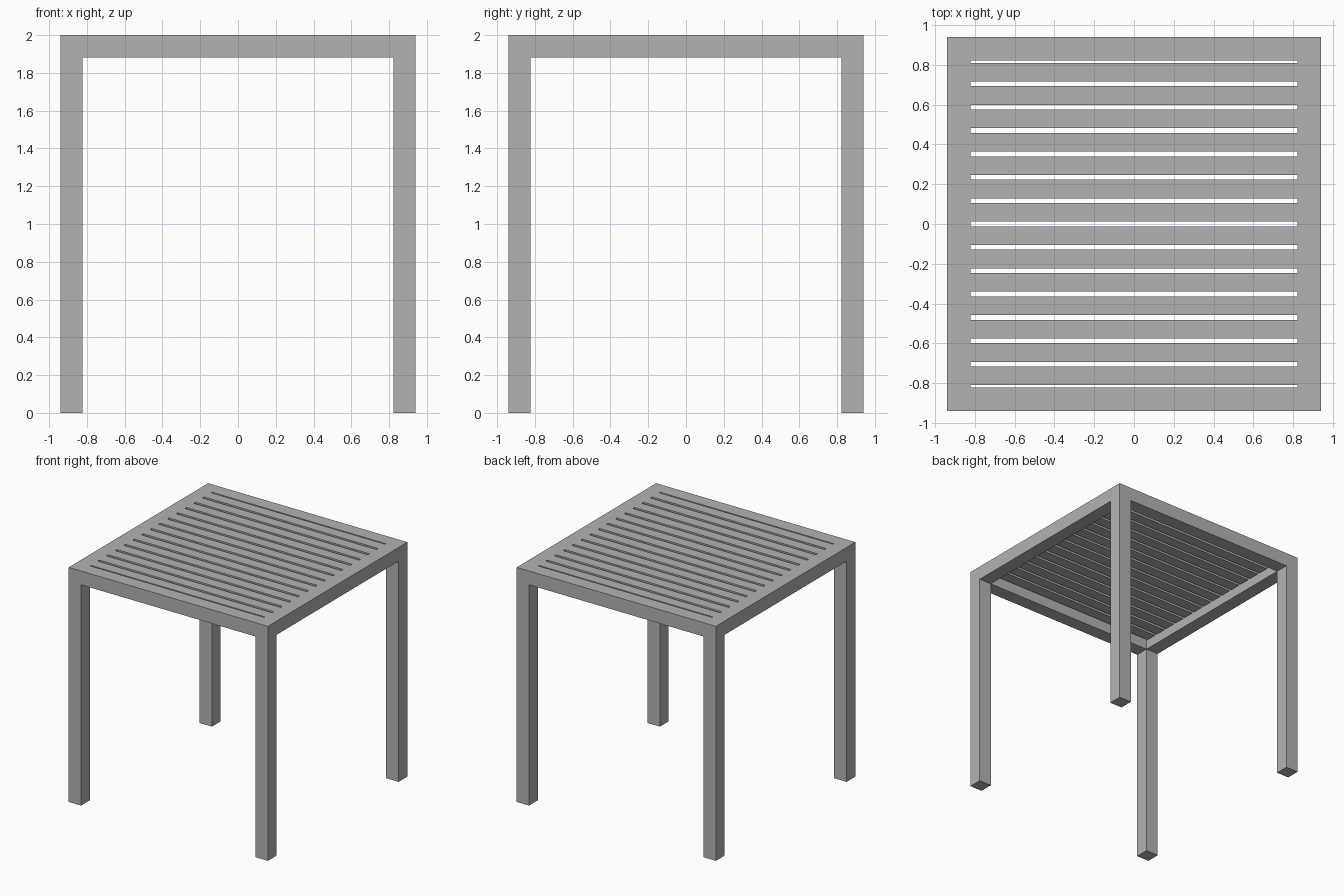
import bpy, bmesh
from mathutils import Vector

HALF = 0.94       # half width of the table
BAR = 0.1175      # section of legs and rails
INNER = HALF - BAR
HEIGHT = 2.0
SLATS = 14
SLAT_DEPTH = 0.036

cube = bpy.data.objects.get("Cube")
if cube:
    bpy.data.objects.remove(cube, do_unlink=True)

grey = bpy.data.materials.new("grey_metal")
grey.use_nodes = True
colour = (0.45, 0.45, 0.45, 1)
grey.diffuse_color = colour
grey.node_tree.nodes["Principled BSDF"].inputs["Base Color"].default_value = colour


def add_object(name, bm):
    bmesh.ops.recalc_face_normals(bm, faces=bm.faces[:])
    mesh = bpy.data.meshes.new(name)
    bm.to_mesh(mesh)
    bm.free()
    mesh.materials.append(grey)
    obj = bpy.data.objects.new(name, mesh)
    bpy.context.scene.collection.objects.link(obj)
    return obj


# Frame: a three by three grid opened in the middle, with rails as the ring
bm = bmesh.new()
bmesh.ops.create_grid(bm, x_segments=3, y_segments=3, size=HALF)
for v in bm.verts:
    for axis in (0, 1):
        if abs(v.co[axis]) < HALF / 2:
            v.co[axis] = INNER if v.co[axis] > 0 else -INNER
    v.co.z = HEIGHT
middle = [f for f in bm.faces if f.calc_center_median().xy.length < INNER / 2]
bmesh.ops.delete(bm, geom=middle, context='FACES')
ring = bmesh.ops.extrude_face_region(bm, geom=bm.faces[:], use_keep_orig=True)["geom"]
bmesh.ops.translate(bm, vec=Vector((0, 0, -BAR)),
                    verts=[g for g in ring if isinstance(g, bmesh.types.BMVert)])

# Legs: the corner faces under the ring drawn down to the floor
corners = []
for f in bm.faces:
    c = f.calc_center_median()
    if c.z < HEIGHT - BAR * 0.9 and min(abs(c.x), abs(c.y)) > INNER:
        corners.append(f)
feet = bmesh.ops.extrude_discrete_faces(bm, faces=corners)["faces"]
for v in {v for f in feet for v in f.verts}:
    v.co.z = 0
add_object("frame_and_legs", bm)

# Slats: evenly spaced thin boards, flush with the top of the frame
pitch = 2 * INNER / SLATS
for i in range(SLATS):
    bm = bmesh.new()
    bmesh.ops.create_cube(bm, size=1)
    bmesh.ops.scale(bm, vec=Vector((2 * INNER, pitch * 0.8, SLAT_DEPTH)), verts=bm.verts[:])
    slat = add_object(f"slat_{i + 1}", bm)
    slat.location = (0, -INNER + pitch * (i + 0.5), HEIGHT - SLAT_DEPTH / 2)
